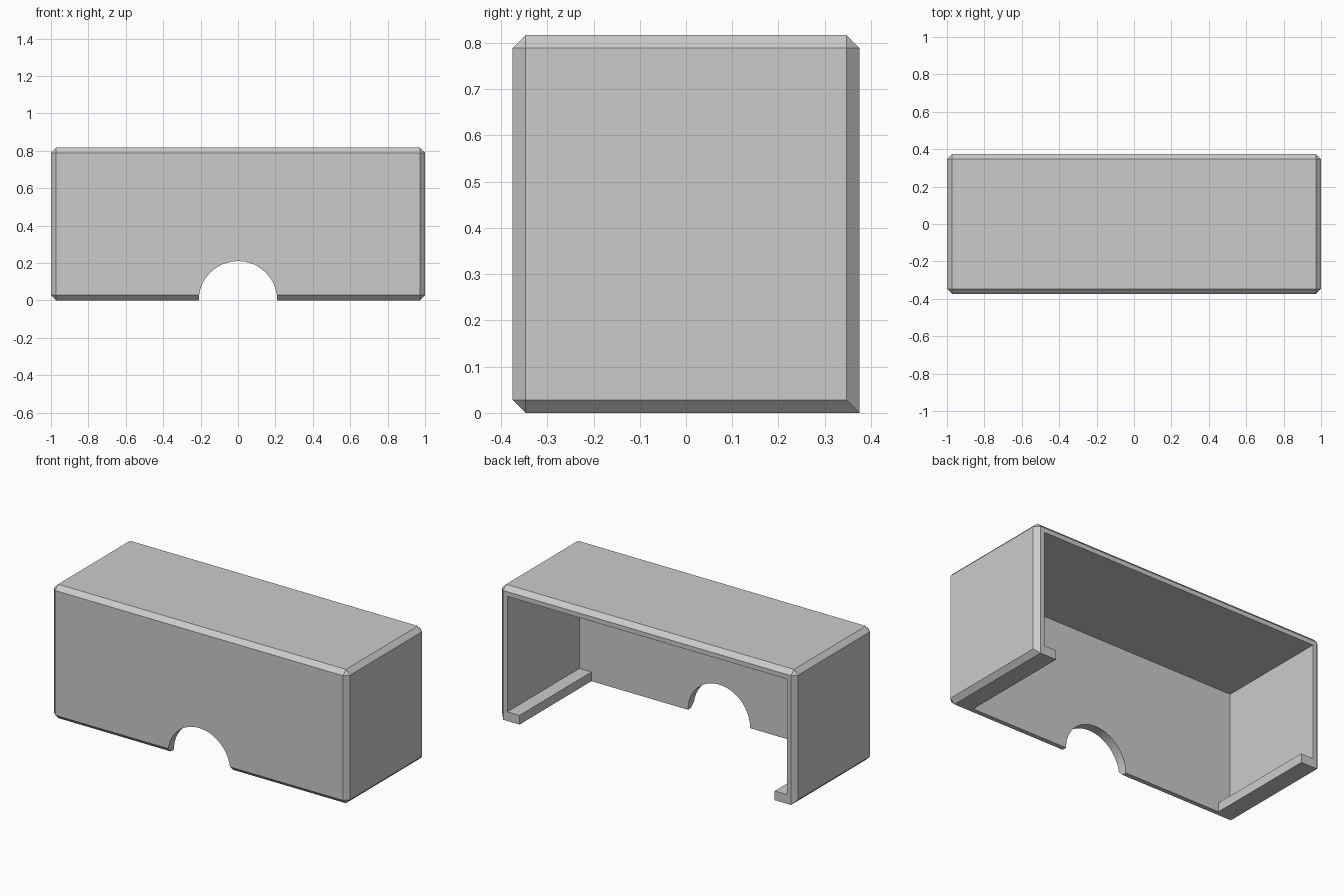
import bpy, bmesh, math

if "Cube" in bpy.data.objects:
    bpy.data.objects.remove(bpy.data.objects["Cube"])

W, D, H = 2.0, 0.75, 0.817      # outer size
WALL, CHAMFER = 0.056, 0.028
LIP_X = 0.862                   # inner edge of the side lips
NOTCH_R = 0.21

grey = bpy.data.materials.new("plain grey")
grey.use_nodes = True
colour = (0.6, 0.6, 0.6, 1)
grey.diffuse_color = colour
grey.node_tree.nodes["Principled BSDF"].inputs["Base Color"].default_value = colour


def box(name, x, y0, y1, z0, z1):
    """Box symmetric in x, spanning the given y and z ranges."""
    bpy.ops.mesh.primitive_cube_add(size=1, location=(0, (y0 + y1) / 2, (z0 + z1) / 2))
    ob = bpy.context.object
    ob.name = name
    ob.scale = (2 * x, y1 - y0, z1 - z0)
    bpy.ops.object.transform_apply(location=True, rotation=True, scale=True)
    return ob


def cut(target, cutter):
    """Subtract the cutter from the target and remove it."""
    cutter.hide_render = True
    mod = target.modifiers.new("cut", 'BOOLEAN')
    mod.operation, mod.solver, mod.object = 'DIFFERENCE', 'EXACT', cutter
    bpy.context.view_layer.objects.active = target
    bpy.ops.object.modifier_apply(modifier=mod.name)
    bpy.data.objects.remove(cutter)


# Outer block, chamfered on every edge except the lower back one
cover = box("cover_shell", W / 2, -D / 2, D / 2, 0, H)
bm = bmesh.new()
bm.from_mesh(cover.data)
edges = [e for e in bm.edges
         if not all(v.co.y > 0 and v.co.z < H / 2 for v in e.verts)]
bmesh.ops.bevel(bm, geom=edges, offset=CHAMFER, offset_type='OFFSET',
                segments=1, profile=0.5, affect='EDGES')
bm.to_mesh(cover.data)
bm.free()

# Hollow interior, open at the back
inner_y = -D / 2 + WALL
cut(cover, box("cavity_cutter", W / 2 - WALL, inner_y, D, WALL, H - WALL))

# Open floor, leaving a narrow lip along each side
cut(cover, box("floor_cutter", LIP_X, inner_y, D, -0.2, 2 * WALL))

# Half-round notch in the front wall
bpy.ops.mesh.primitive_cylinder_add(vertices=64, radius=NOTCH_R, depth=0.4,
                                    location=(0, -D / 2, 0),
                                    rotation=(math.pi / 2, 0, 0))
cut(cover, bpy.context.object)

# Material, with only the notch rounded in shading
cover.data.materials.clear()
cover.data.materials.append(grey)
bpy.ops.object.select_all(action='DESELECT')
cover.select_set(True)
bpy.context.view_layer.objects.active = cover
bpy.ops.object.shade_smooth_by_angle(angle=math.radians(20))
